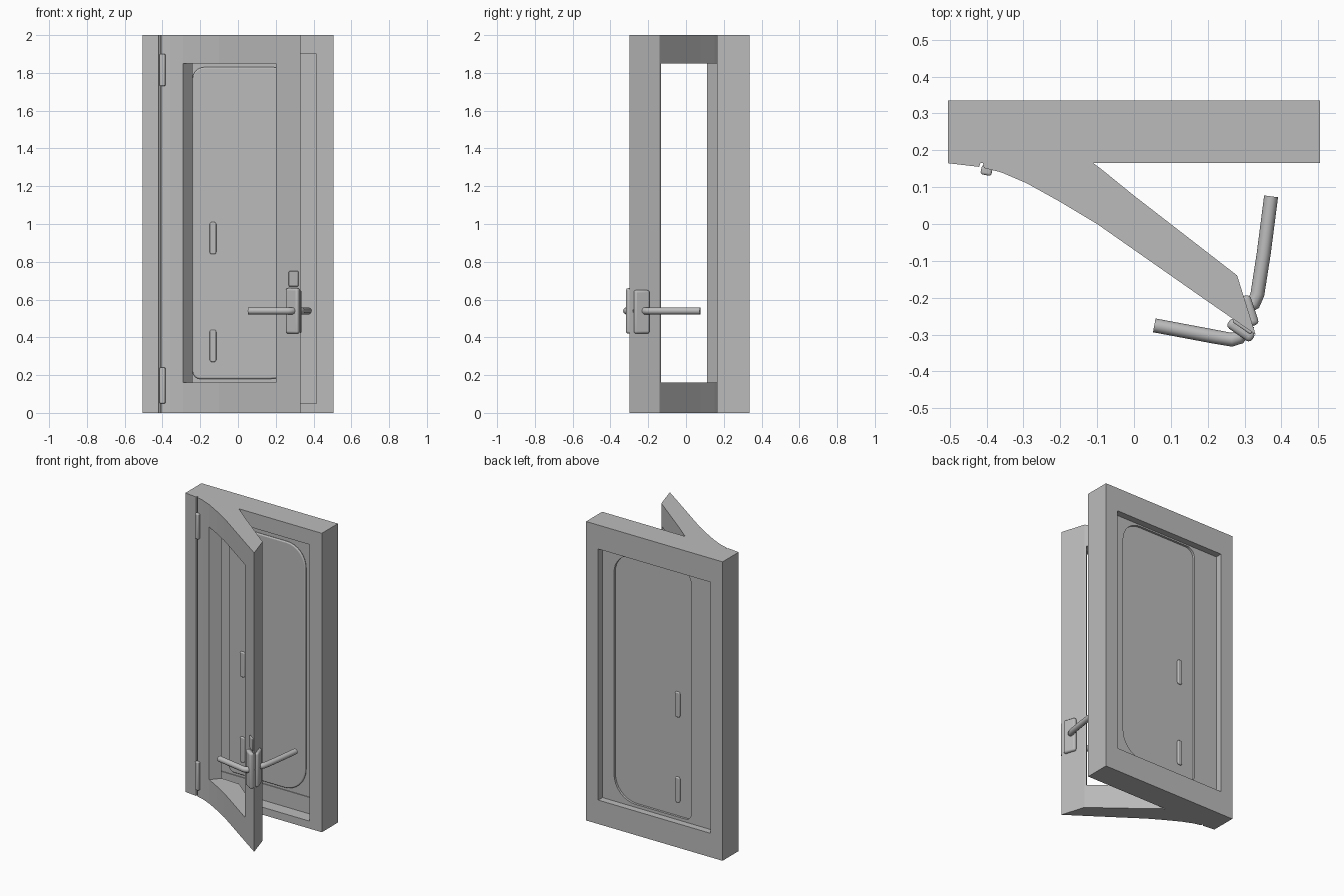
import bpy, bmesh, math
from mathutils import Vector

cube = bpy.data.objects.get("Cube")
if cube:
    bpy.data.objects.remove(cube, do_unlink=True)

grey = bpy.data.materials.new("plain grey")
grey.use_nodes = True
colour = (0.5, 0.5, 0.5, 1)
grey.diffuse_color = colour
grey.node_tree.nodes["Principled BSDF"].inputs["Base Color"].default_value = colour


def finish(name, bm, bevel=0.0):
    bmesh.ops.recalc_face_normals(bm, faces=bm.faces[:])
    me = bpy.data.meshes.new(name)
    bm.to_mesh(me)
    bm.free()
    me.materials.append(grey)
    ob = bpy.data.objects.new(name, me)
    bpy.context.collection.objects.link(ob)
    if bevel:
        mod = ob.modifiers.new("soft edges", 'BEVEL')
        mod.width, mod.segments = bevel, 3
    return ob


def prism(name, points, low, high, axis='Z', bevel=0.0):
    """Extrude a plan (axis Z) or an elevation (axis Y) outline."""
    def place(p, d):
        return (p[0], p[1], d) if axis == 'Z' else (p[0], d, p[1])
    bm = bmesh.new()
    face = bm.faces.new([bm.verts.new(place(p, low)) for p in points])
    ext = bmesh.ops.extrude_face_region(bm, geom=[face])
    move = Vector(place((0, 0), high - low))
    bmesh.ops.translate(bm, vec=move, verts=[v for v in ext["geom"] if isinstance(v, bmesh.types.BMVert)])
    return finish(name, bm, bevel)


def rect(x0, x1, z0, z1):
    return [(x0, z0), (x1, z0), (x1, z1), (x0, z1)]


def ring(name, outer, inner, y0, y1):
    """Rectangular frame with a clear opening."""
    bm = bmesh.new()
    loops = [[bm.verts.new((x, y, z)) for x, z in pts]
             for pts, y in ((outer, y0), (inner, y0), (inner, y1), (outer, y1))]
    for a, b in zip(loops, loops[1:] + loops[:1]):
        for i in range(4):
            j = (i + 1) % 4
            bm.faces.new((a[i], a[j], b[j], b[i]))
    return finish(name, bm)


def rounded(x0, x1, z0, z1, radii):
    """Rounded rectangle, radii from the lower left, anticlockwise."""
    pts = []
    corners = ((x0, z0, 1, 1), (x1, z0, -1, 1), (x1, z1, -1, -1), (x0, z1, 1, -1))
    for k, ((x, z, sx, sz), r) in enumerate(zip(corners, radii)):
        for i in range(9):
            a = math.pi * (1 + k / 2 + i / 16)
            pts.append((x + sx * r + r * math.cos(a), z + sz * r + r * math.sin(a)))
    return pts


def plate(name, centre, along, width, thick, z0, z1, bevel):
    """Upright plate whose width runs along a plan direction."""
    c, u = Vector(centre), Vector(along).normalized()
    n = Vector((-u.y, u.x))
    pts = [c + u * width / 2 * a + n * thick / 2 * b for a, b in ((-1, -1), (1, -1), (1, 1), (-1, 1))]
    return smooth(prism(name, pts, z0, z1, bevel=bevel))


def smooth(ob):
    for o in bpy.context.selected_objects:
        o.select_set(False)
    bpy.context.view_layer.objects.active = ob
    ob.select_set(True)
    bpy.ops.object.shade_smooth_by_angle(angle=math.radians(35))
    return ob


def tube(name, points, radius):
    cu = bpy.data.curves.new(name, 'CURVE')
    cu.dimensions = '3D'
    cu.bevel_depth, cu.bevel_resolution, cu.use_fill_caps = radius, 3, True
    sp = cu.splines.new('POLY')
    sp.points.add(len(points) - 1)
    for p, co in zip(sp.points, points):
        p.co = (*co, 1)
    sp.use_smooth = True
    cu.materials.append(grey)
    ob = bpy.data.objects.new(name, cu)
    bpy.context.collection.objects.link(ob)


# Fixed frame, with a larger rebate on the front
outside = rect(-0.505, 0.505, 0, 2)
ring("frame_front", outside, rect(-0.415, 0.415, 0.05, 1.9), 0.165, 0.25)
ring("frame_back", outside, rect(-0.415, 0.415, 0.16, 1.84), 0.25, 0.335)

# Pane pressed forward in a rounded panel
pane = prism("pane", rect(-0.42, 0.42, 0.04, 1.91), 0.255, 0.29, 'Y')
panel_shape = rounded(-0.24, 0.33, 0.18, 1.83, (0.04, 0.16, 0.14, 0.06))
cutter = prism("panel_cutter", panel_shape, 0.275, 0.4, 'Y')
cutter.hide_render = True
mod = pane.modifiers.new("recess", 'BOOLEAN')
mod.operation, mod.object, mod.solver = 'DIFFERENCE', cutter, 'EXACT'
bpy.context.view_layer.objects.active = pane
bpy.ops.object.modifier_apply(modifier=mod.name)
bpy.data.objects.remove(cutter, do_unlink=True)
smooth(prism("pane_panel", panel_shape, 0.24, 0.256, 'Y', bevel=0.008))
for i, z in enumerate((0.27, 0.84)):
    smooth(prism(f"pane_rib_{i + 1}", rounded(-0.15, -0.115, z, z + 0.17, [0.012] * 4),
                 0.23, 0.285, 'Y', bevel=0.006))

# Open sash: curved hinge stile, closing stile and two rails
prism("hinge_stile", [(-0.505, 0.165), (-0.42, 0.155), (-0.417, 0.165), (-0.41, 0.165), (-0.407, 0.152),
                      (-0.36, 0.14), (-0.29, 0.11), (-0.24, 0.17), (-0.505, 0.17)], 0, 2)
prism("closing_stile", [(0.2, -0.21), (0.33, -0.3), (0.28, -0.14), (0.27, -0.132)], 0, 2)
rail = [(-0.29, 0.11), (-0.2, 0.06), (-0.1, 0), (0.2, -0.21), (0.27, -0.132),
        (0, 0.077), (-0.09, 0.15), (-0.11, 0.165), (-0.24, 0.17)]
prism("bottom_rail", rail, 0, 0.16)
prism("top_rail", rail, 1.85, 2)

# Hinge leaves
for name, z0, z1 in (("lower_hinge", 0.05, 0.24), ("upper_hinge", 1.73, 1.9)):
    plate(name, (-0.4, 0.145), (1, -0.2), 0.03, 0.025, z0, z1, 0.006)

# Handle plates, lock cover and levers
face_dir, edge_dir = (0.82, -0.57), (0.05, -0.15)
plate("front_handle_plate", (0.29, -0.288), face_dir, 0.08, 0.03, 0.42, 0.66, 0.012)
plate("edge_handle_plate", (0.313, -0.235), edge_dir, 0.085, 0.03, 0.42, 0.65, 0.012)
plate("lock_cover", (0.295, -0.278), face_dir, 0.06, 0.012, 0.67, 0.75, 0.004)
tube("front_lever", [(0.31, -0.27, 0.54), (0.285, -0.308, 0.54), (0.265, -0.314, 0.54),
                     (0.22, -0.306, 0.54), (0.055, -0.275, 0.54)], 0.019)
tube("back_lever", [(0.29, -0.235, 0.54), (0.325, -0.215, 0.54), (0.335, -0.19, 0.54),
                    (0.352, -0.08, 0.54), (0.372, 0.075, 0.54)], 0.019)
